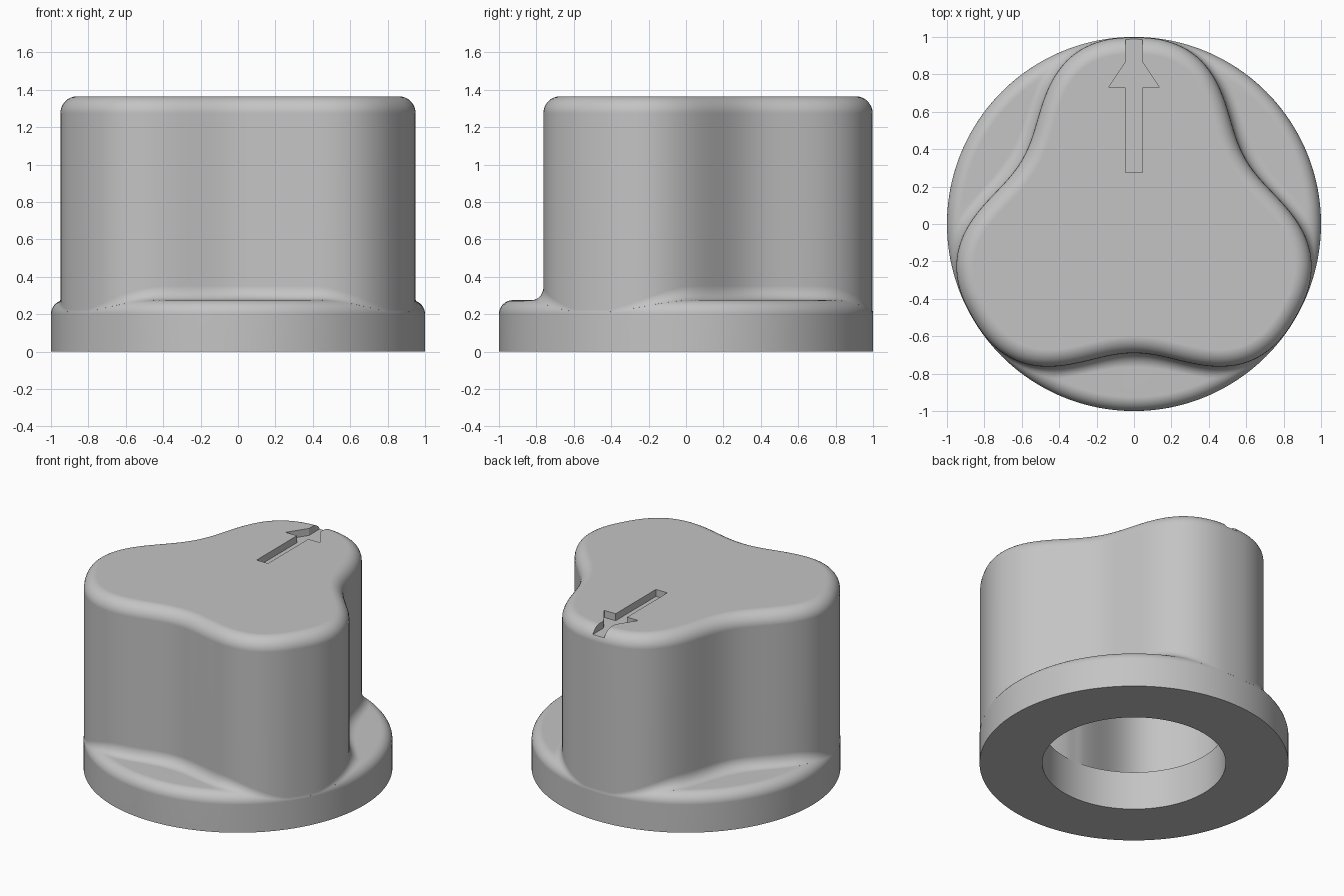
import bpy
import bmesh
from math import sin, cos, pi, atan2, sqrt
from mathutils import Vector

cube = bpy.data.objects.get("Cube")
if cube:
    bpy.data.objects.remove(cube, do_unlink=True)

STEPS = 192          # columns around the knob
HEIGHT = 1.365
SHOULDER = 0.2       # where the flange rim starts to round over
FILLET = 0.075
TOP_ROUND = 0.09
WALL = 0.095
HOLE = 0.594
ARC = 8


def lobe_radius(a):
    """Three-lobed outline, one lobe pointing to the back."""
    t = 3 * (a - pi / 2)
    r = 0.8625 + 0.162 * cos(t) - 0.0175 * cos(2 * t) - 0.007 * cos(3 * t)
    return min(r, 0.998)


def outline(a, inset=0.0):
    """Point on the outline, moved inwards along its normal."""
    def at(b):
        return Vector((cos(b), sin(b))) * lobe_radius(b)
    tangent = (at(a + 0.001) - at(a - 0.001)).normalized()
    return at(a) - Vector((tangent.y, -tangent.x)) * inset


def column(a):
    """One vertical section, from cavity ceiling round to the top face."""
    ray = Vector((cos(a), sin(a)))
    body = lobe_radius(a)
    inner = outline(a, WALL)
    if inner.length < HOLE + 0.004:
        inner = inner.normalized() * (HOLE + 0.004)
    floor = SHOULDER + FILLET
    pts = [(*inner, HEIGHT - 0.1), (*inner, floor),
           (*(ray * HOLE), floor), (*(ray * HOLE), 0), (*ray, 0)]
    # rim round and root fillet, tangent to each other and to the body
    dx = max(0, 2 * FILLET - (1 - body))
    dz = sqrt(4 * FILLET ** 2 - dx ** 2)
    phi = atan2(dz, dx)
    for i in range(ARC + 1):
        t = phi * i / ARC
        pts.append((*(ray * (1 - FILLET + FILLET * cos(t))),
                    SHOULDER + FILLET * sin(t)))
    for i in range(ARC + 1):
        t = phi * (1 - i / ARC)
        pts.append((*(ray * (body + FILLET - FILLET * cos(t) + 0.0001)),
                    SHOULDER + dz - FILLET * sin(t) + 0.0001 * (i + 1)))
    # rounded top edge
    for i in range(ARC + 1):
        t = pi / 2 * i / ARC
        pts.append((*outline(a, TOP_ROUND * (1 - cos(t))),
                    HEIGHT - TOP_ROUND * (1 - sin(t))))
    return pts


def make_object(name, bm):
    bmesh.ops.recalc_face_normals(bm, faces=bm.faces)
    mesh = bpy.data.meshes.new(name)
    bm.to_mesh(mesh)
    bm.free()
    obj = bpy.data.objects.new(name, mesh)
    bpy.context.collection.objects.link(obj)
    return obj


# Knob: flange, lobed body and hollow underside in one skin
bm = bmesh.new()
cols = [[bm.verts.new(p) for p in column(2 * pi * i / STEPS)]
        for i in range(STEPS)]
for i, col in enumerate(cols):
    nxt = cols[(i + 1) % STEPS]
    for j in range(len(col) - 1):
        bm.faces.new((col[j], nxt[j], nxt[j + 1], col[j + 1]))
bm.faces.new([c[0] for c in cols])
bm.faces.new([c[-1] for c in cols])
knob = make_object("knob", bm)

# Pointer arrow engraved in the top
half = [(0.045, 0.275), (0.045, 0.73), (0.135, 0.73), (0.045, 0.865), (0.045, 1.1)]
arrow = half + [(-x, y) for x, y in reversed(half)]
bm = bmesh.new()
face = bm.faces.new([bm.verts.new((x, y, HEIGHT - 0.05)) for x, y in arrow])
ext = bmesh.ops.extrude_face_region(bm, geom=[face])
bmesh.ops.translate(bm, vec=(0, 0, 0.2),
                    verts=[v for v in ext["geom"] if isinstance(v, bmesh.types.BMVert)])
cutter = make_object("arrow_cutter", bm)
cutter.hide_render = True

bpy.ops.object.select_all(action="DESELECT")
bpy.context.view_layer.objects.active = knob
knob.select_set(True)
cut = knob.modifiers.new("arrow_cut", "BOOLEAN")
cut.operation = "DIFFERENCE"
cut.solver = "EXACT"
cut.object = cutter
bpy.ops.object.modifier_apply(modifier=cut.name)
bpy.data.objects.remove(cutter, do_unlink=True)

# Single grey plastic
grey = bpy.data.materials.new("grey_plastic")
grey.use_nodes = True
colour = (0.55, 0.55, 0.55, 1)
grey.diffuse_color = colour
grey.node_tree.nodes["Principled BSDF"].inputs["Base Color"].default_value = colour
knob.data.materials.clear()
knob.data.materials.append(grey)
for poly in knob.data.polygons:
    poly.material_index = 0

bpy.ops.object.shade_smooth_by_angle(angle=pi / 6)
weighted = knob.modifiers.new("flat_face_normals", "WEIGHTED_NORMAL")
weighted.keep_sharp = True
